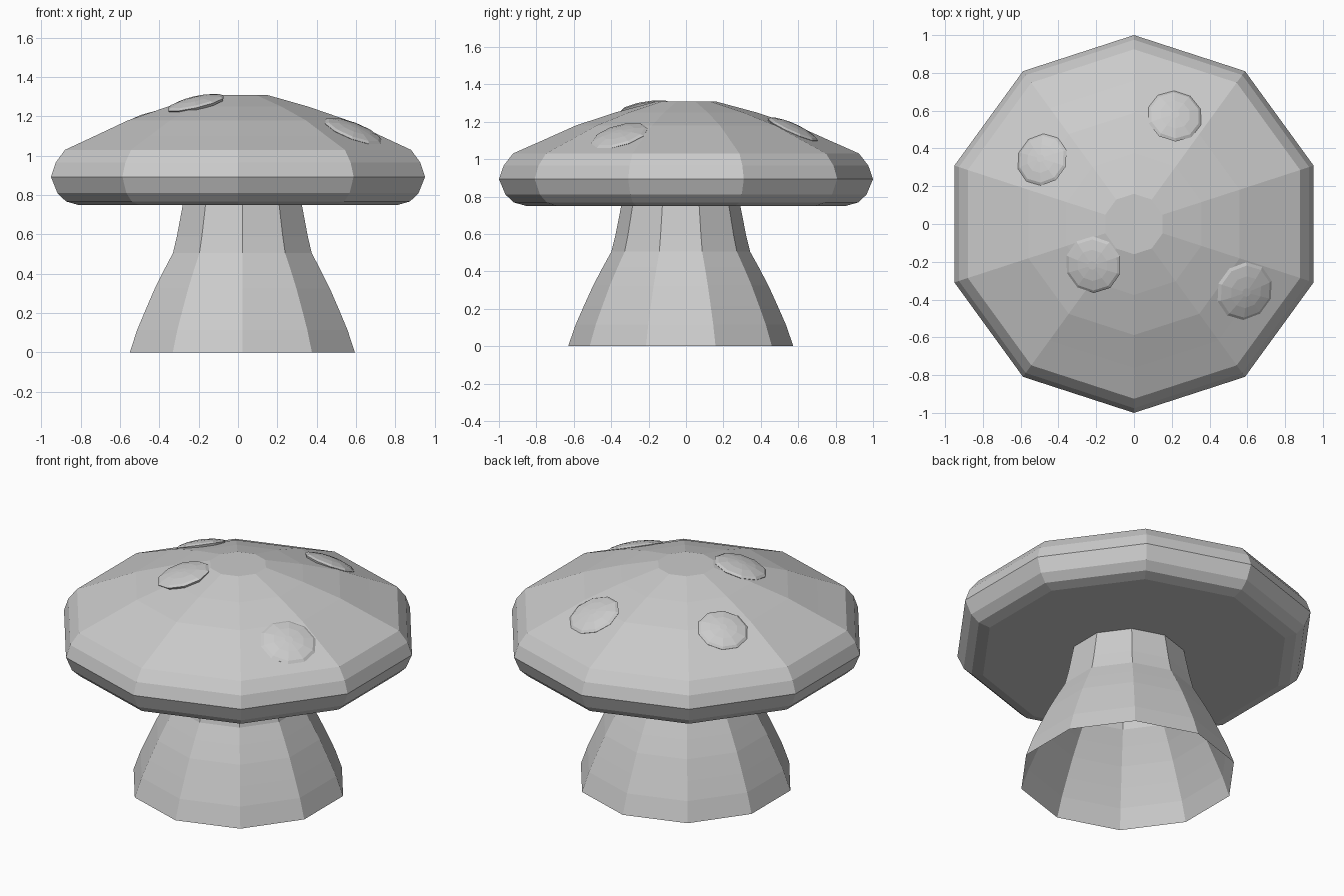
import bpy, bmesh
from math import sin, cos, pi
from mathutils import Vector
from mathutils.bvhtree import BVHTree

if "Cube" in bpy.data.objects:
    bpy.data.objects.remove(bpy.data.objects["Cube"])


def lathe(name, profile, sides=10, close_bottom=True, close_top=True):
    """Faceted solid of revolution from (radius, z) points, a corner on the y axis."""
    bm = bmesh.new()
    rings = []
    for r, z in profile:
        angles = [pi / 2 + 2 * pi * i / sides for i in range(sides)]
        rings.append([bm.verts.new((r * cos(a), r * sin(a), z)) for a in angles])
    for low, high in zip(rings, rings[1:]):
        for i in range(sides):
            j = (i + 1) % sides
            bm.faces.new((low[i], low[j], high[j], high[i]))
    if close_bottom:
        bm.faces.new(rings[0][::-1])
    if close_top:
        bm.faces.new(rings[-1])
    mesh = bpy.data.meshes.new(name)
    bm.to_mesh(mesh)
    bm.free()
    obj = bpy.data.objects.new(name, mesh)
    bpy.context.collection.objects.link(obj)
    return obj


# Stem: flared, hollow and open at the base, slightly off centre
stem = lathe("stem", [(0.602, 0), (0.562, 0.115), (0.518, 0.215), (0.468, 0.325),
                      (0.418, 0.42), (0.371, 0.505), (0.35, 0.59), (0.318, 0.752)],
             close_bottom=False, close_top=False)
stem.location = (0.022, -0.028, 0)

# Cap: wide flat-bottomed dome
cap = lathe("cap", [(0.855, 0.75), (0.92, 0.768), (0.965, 0.81), (1.0, 0.893),
                    (0.975, 0.965), (0.925, 1.03), (0.76, 1.103), (0.588, 1.18),
                    (0.375, 1.25), (0.16, 1.308)])

# Spots: shallow domes lying on the cap surface
cap_bm = bmesh.new()
cap_bm.from_mesh(cap.data)
tree = BVHTree.FromBMesh(cap_bm)
cap_bm.free()
spots = [(-0.485, 0.34, 0.142), (0.215, 0.57, 0.147),
         (-0.215, -0.215, 0.152), (0.585, -0.355, 0.158)]
for n, (x, y, r) in enumerate(spots, 1):
    hit, normal, _, _ = tree.ray_cast(Vector((x, y, 3)), Vector((0, 0, -1)))
    spot = lathe(f"cap_spot_{n}", [(r * 0.94, -0.012), (r, 0.002), (r * 0.9, 0.012),
                                   (r * 0.55, 0.024), (r * 0.15, 0.03)])
    spot.location = hit
    spot.rotation_mode = 'QUATERNION'
    spot.rotation_quaternion = Vector((0, 0, 1)).rotation_difference(normal)
